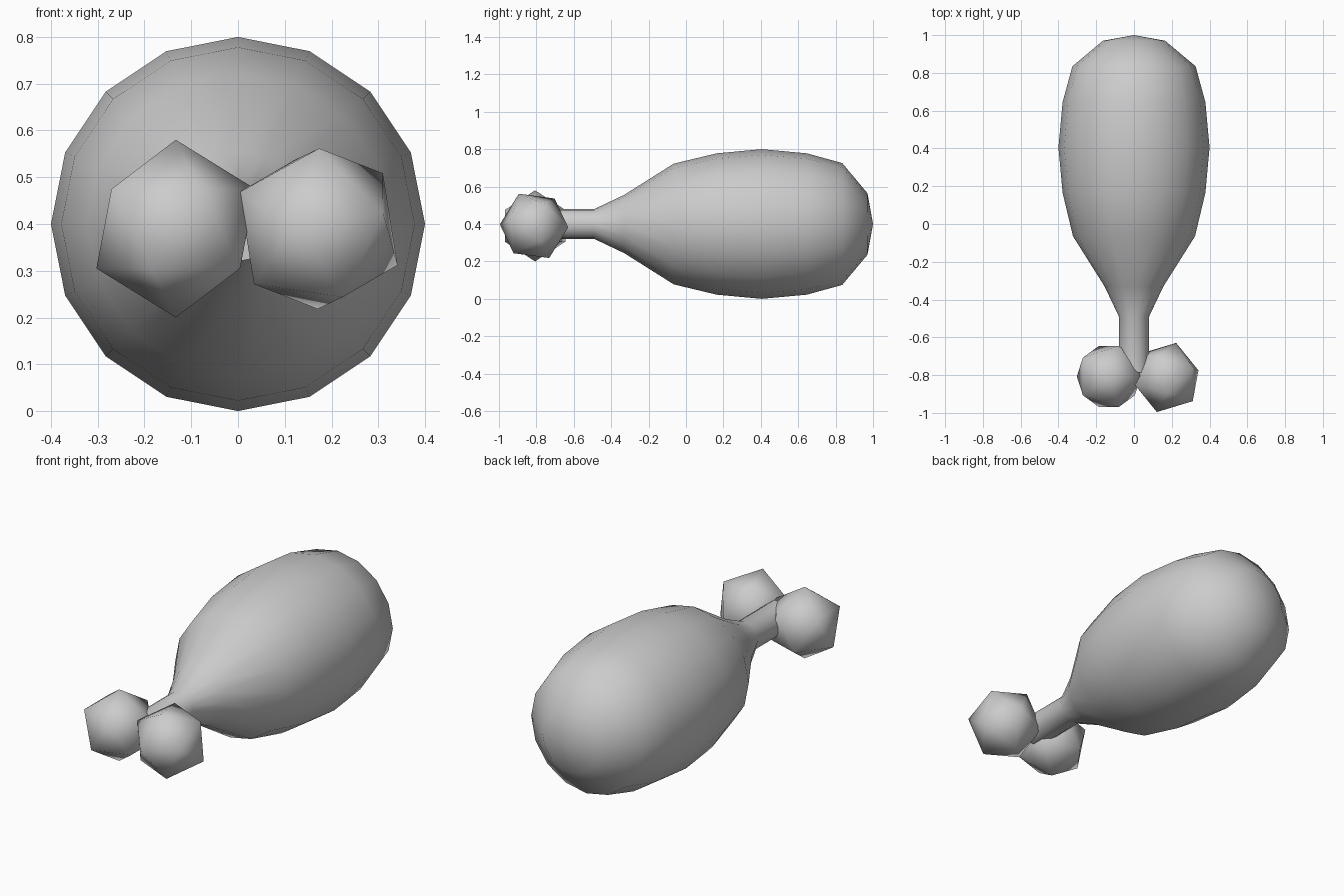
import bpy, bmesh, math
from mathutils import Matrix, Vector

cube = bpy.data.objects.get("Cube")
if cube:
    bpy.data.objects.remove(cube, do_unlink=True)

GREY = (0.6, 0.6, 0.6, 1)
grey = bpy.data.materials.new("plain grey")
grey.use_nodes = True
grey.diffuse_color = GREY
grey.node_tree.nodes["Principled BSDF"].inputs["Base Color"].default_value = GREY


def finish(bm, name, location, flat=lambda face: False):
    """Turn a bmesh into a smooth-shaded object."""
    bmesh.ops.recalc_face_normals(bm, faces=bm.faces)
    for face in bm.faces:
        face.smooth = not flat(face)
    mesh = bpy.data.meshes.new(name)
    bm.to_mesh(mesh)
    bm.free()
    mesh.materials.append(grey)
    obj = bpy.data.objects.new(name, mesh)
    obj.location = location
    bpy.context.collection.objects.link(obj)
    return obj


# Meat and bone shaft: one profile (y, radius) turned around the long axis
profile = [(-0.785, 0), (-0.785, 0.08), (-0.49, 0.08), (-0.33, 0.156),
           (-0.065, 0.323), (0.165, 0.378), (0.405, 0.4), (0.645, 0.378),
           (0.835, 0.326), (0.97, 0.165), (1.0, 0)]
bm = bmesh.new()
verts = [bm.verts.new((r, y, 0)) for y, r in profile]
edges = [bm.edges.new(pair) for pair in zip(verts, verts[1:])]
bmesh.ops.spin(bm, geom=verts + edges, cent=(0, 0, 0), axis=(0, 1, 0),
               angle=math.tau, steps=16)
bmesh.ops.remove_doubles(bm, verts=bm.verts, dist=0.001)
finish(bm, "meat_and_bone_shaft", (0, 0, 0.4),
       flat=lambda f: all(v.co.y < -0.78 for v in f.verts))


# Bone knobs: low-poly balls at the end of the shaft
def knob(name, location, pole=(0, 0, 1), side=(1, 0, 0)):
    z = Vector(pole).normalized()
    y = z.cross(Vector(side)).normalized()
    turn = Matrix((y.cross(z), y, z)).transposed().to_4x4()
    ball = bmesh.new()
    bmesh.ops.create_icosphere(ball, subdivisions=1, radius=0.19, matrix=turn)
    finish(ball, name, location)


knob("right_bone_knob", (-0.133, -0.807, 0.39))
knob("left_bone_knob", (0.172, -0.8125, 0.39),
     pole=(0.167, 0.037, -0.077), side=(0.1375, 0.055, 0.12))
